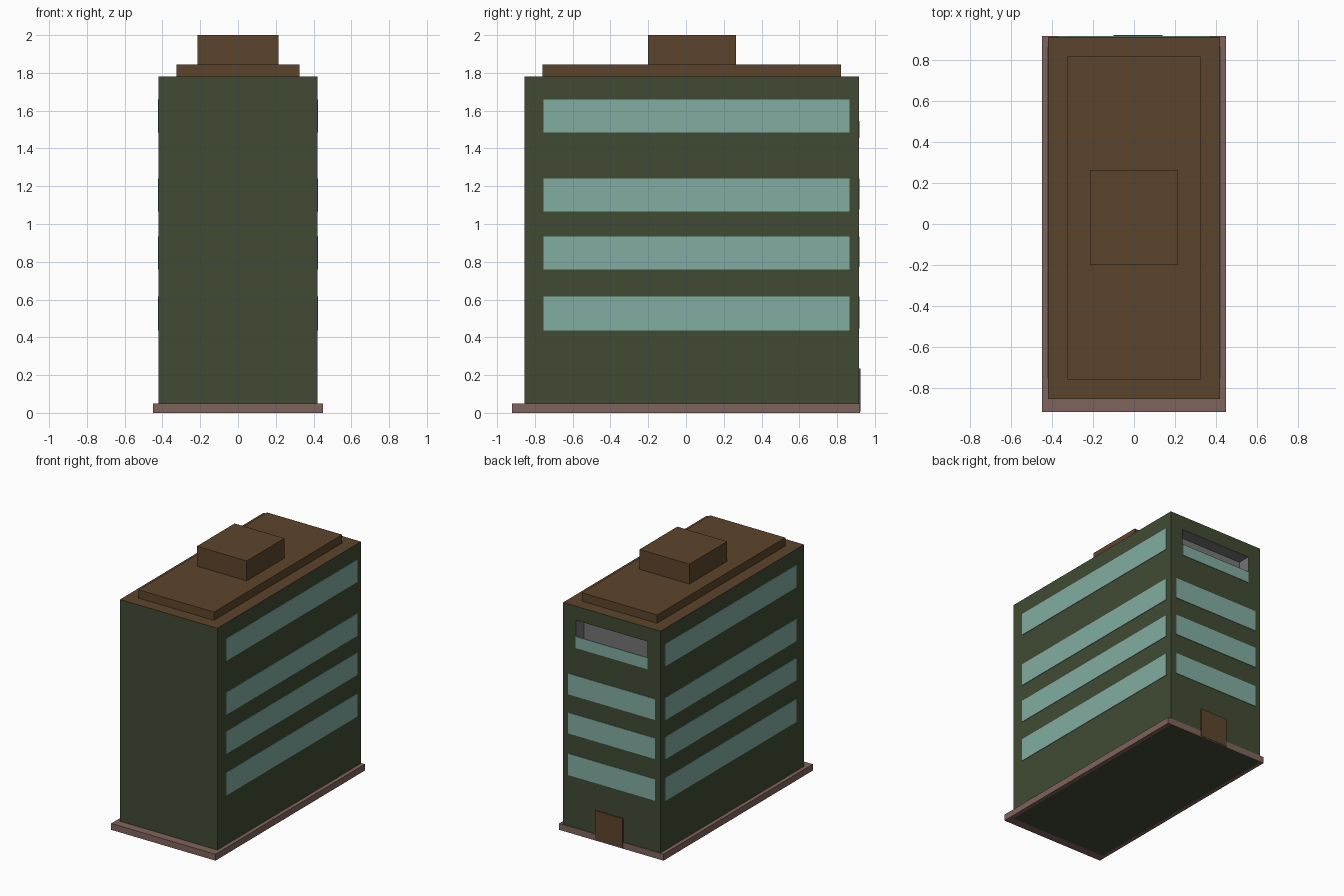
import bpy, bmesh
from mathutils import Vector

if "Cube" in bpy.data.objects:
    bpy.data.objects.remove(bpy.data.objects["Cube"])


def material(name, srgb):
    lin = [(c / 255 / 12.92) if c < 11 else ((c / 255 + 0.055) / 1.055) ** 2.4 for c in srgb]
    m = bpy.data.materials.new(name)
    m.diffuse_color = (*lin, 1)
    m.use_nodes = True
    m.node_tree.nodes["Principled BSDF"].inputs["Base Color"].default_value = m.diffuse_color
    return m


GREEN = material("wall green", (65, 75, 52))
BROWN = material("roof brown", (92, 69, 44))
GLASS = material("window teal", (129, 173, 161))
STONE = material("plinth stone", (127, 100, 92))
GREY = material("recess grey", (117, 117, 117))


def add_box(bm, x, y, z):
    """Box from (min, max) pairs on each axis."""
    verts = bmesh.ops.create_cube(bm, size=1)["verts"]
    for v in verts:
        v.co = Vector([lo + (c + 0.5) * (hi - lo) for c, (lo, hi) in zip(v.co, (x, y, z))])


def finish(bm, name, *mats):
    bmesh.ops.recalc_face_normals(bm, faces=bm.faces)
    mesh = bpy.data.meshes.new(name)
    bm.to_mesh(mesh)
    bm.free()
    for m in mats:
        mesh.materials.append(m)
    obj = bpy.data.objects.new(name, mesh)
    bpy.context.collection.objects.link(obj)
    return obj


def boxes(name, mat, *specs):
    bm = bmesh.new()
    for s in specs:
        add_box(bm, *s)
    return finish(bm, name, mat)


W, FRONT, BACK, TOP = 0.42, -0.855, 0.915, 1.78

# Building block: brown top, recessed balcony cut into the back wall
bm = bmesh.new()
add_box(bm, (-W, W), (FRONT, BACK), (0, TOP))
for co, no in (((-0.31, 0, 0), (1, 0, 0)), ((0.31, 0, 0), (1, 0, 0)),
               ((0, 0, 1.46), (0, 0, 1)), ((0, 0, 1.67), (0, 0, 1))):
    bmesh.ops.bisect_plane(bm, geom=bm.verts[:] + bm.edges[:] + bm.faces[:],
                           plane_co=co, plane_no=no)
bm.normal_update()
for f in bm.faces:
    f.material_index = 1 if f.normal.z > 0.9 else 0
opening = [f for f in bm.faces if f.normal.y > 0.9
           and abs(f.calc_center_median().x) < 0.05
           and 1.46 < f.calc_center_median().z < 1.67]
inner = bmesh.ops.extrude_discrete_faces(bm, faces=opening)["faces"]
for f in inner:
    bmesh.ops.translate(bm, verts=f.verts[:], vec=(0, -0.1, 0))
    f.material_index = 2
    for e in f.edges:
        for side in e.link_faces:
            side.material_index = 2
finish(bm, "building_block", GREEN, BROWN, GREY)

# Plinth frame around the foot of the block
boxes("plinth", STONE,
      ((-0.45, -W), (-0.92, 0.92), (0, 0.05)),
      ((W, 0.45), (-0.92, 0.92), (0, 0.05)),
      ((-W, W), (-0.92, FRONT), (0, 0.05)),
      ((-W, W), (BACK, 0.92), (0, 0.05)))

# Stepped roof
boxes("roof_step", BROWN, ((-0.325, 0.325), (-0.76, 0.82), (TOP, 1.845)))
boxes("roof_housing", BROWN, ((-0.215, 0.215), (-0.2, 0.265), (1.845, 2.0)))

# Window bands on both long sides
bands = ((0.435, 0.615), (0.76, 0.935), (1.065, 1.24), (1.485, 1.66))
T = 0.004
for name, x in (("right_windows", (W, W + T)), ("left_windows", (-W - T, -W))):
    boxes(name, GLASS, *[(x, (-0.755, 0.865), z) for z in bands])

# Back windows, balcony rail and door
boxes("back_windows", GLASS,
      *[((-0.375, 0.375), (BACK, BACK + T), (lo + 0.012, hi)) for lo, hi in bands[:3]])
boxes("balcony_rail", GLASS, ((-0.31, 0.31), (BACK - T, BACK + T), (1.455, 1.545)))
boxes("back_door", BROWN, ((-0.1, 0.14), (BACK, 0.923), (0.008, 0.235)))
